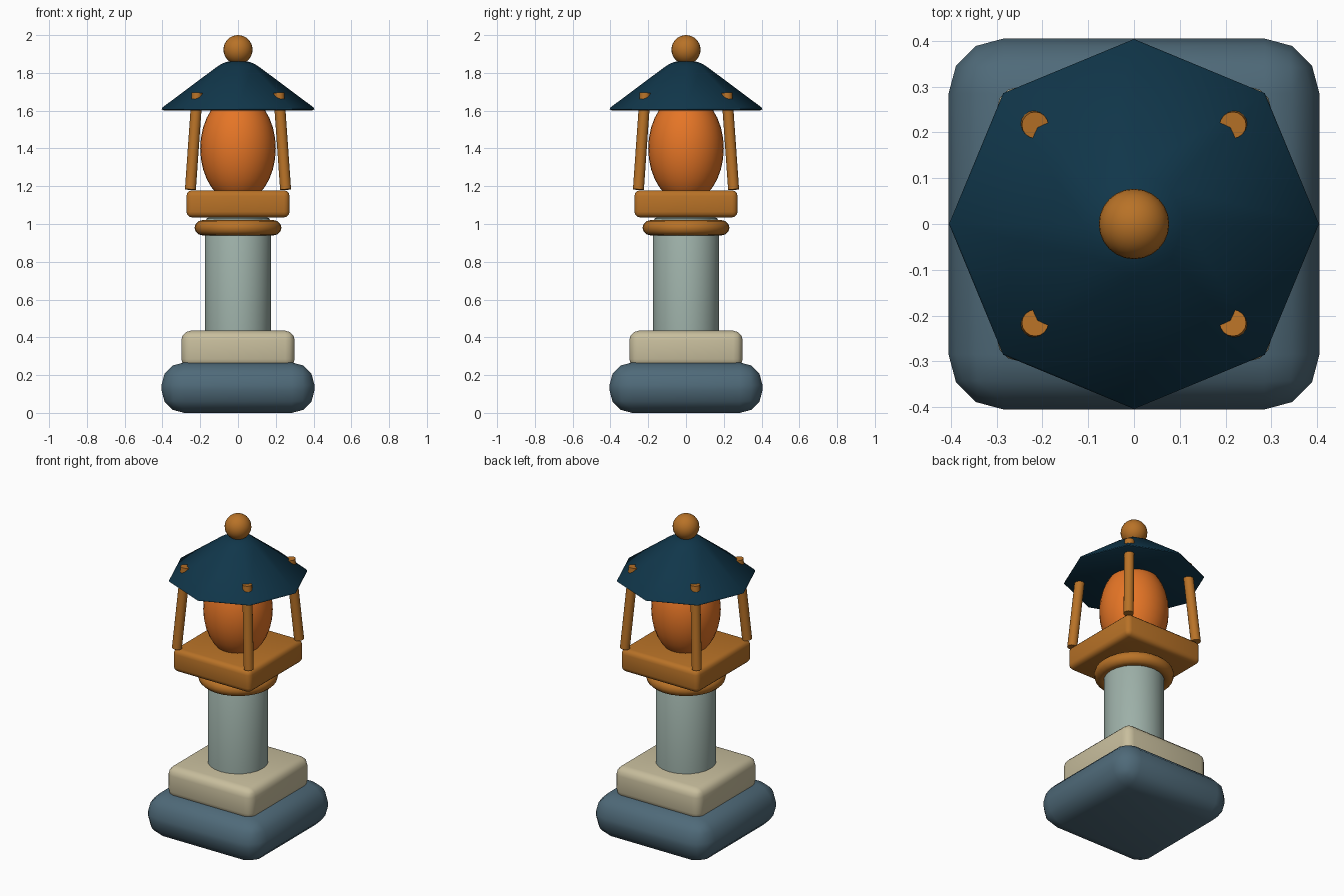
import bpy, bmesh, math
from mathutils import Vector

if "Cube" in bpy.data.objects:
    bpy.data.objects.remove(bpy.data.objects["Cube"])


def mat(name, hexcol):
    m = bpy.data.materials.new(name)
    lin = []
    for i in (0, 2, 4):
        c = int(hexcol[i:i + 2], 16) / 255
        lin.append(c / 12.92 if c <= 0.04045 else ((c + 0.055) / 1.055) ** 2.4)
    m.diffuse_color = (*lin, 1)
    m.use_nodes = True
    m.node_tree.nodes["Principled BSDF"].inputs["Base Color"].default_value = m.diffuse_color
    return m


SLATE = mat("slate blue", "4f6a79")
CREAM = mat("cream stone", "c8be9d")
SAGE = mat("sage grey", "9db0a8")
BRONZE = mat("bronze", "b87227")
GLOW = mat("glowing orange", "e57526")
NAVY = mat("dark teal", "10364a")


def finish(name, material, angle=35):
    ob = bpy.context.object
    ob.name = name
    ob.data.name = name
    ob.data.materials.append(material)
    bpy.ops.object.shade_smooth_by_angle(angle=math.radians(angle))
    return ob


def block(name, half, z0, z1, bevel, segs, material):
    """Square slab with rounded edges."""
    bpy.ops.mesh.primitive_cube_add(size=1, location=(0, 0, (z0 + z1) / 2))
    ob = bpy.context.object
    ob.scale = (half * 2, half * 2, z1 - z0)
    bpy.ops.object.transform_apply(location=False, rotation=False, scale=True)
    bm = bmesh.new()
    bm.from_mesh(ob.data)
    bmesh.ops.bevel(bm, geom=bm.edges[:], offset=bevel, segments=segs,
                    profile=0.5, affect='EDGES')
    bm.to_mesh(ob.data)
    bm.free()
    return finish(name, material)


def lathe(name, profile, sides, material, angle=35):
    """Closed solid of revolution from (radius, z) points, bottom to top."""
    bm = bmesh.new()
    rings = [[bm.verts.new((r * math.cos(2 * math.pi * i / sides),
                            r * math.sin(2 * math.pi * i / sides), z))
              for i in range(sides)] for r, z in profile]
    for a, b in zip(rings, rings[1:]):
        for i in range(sides):
            j = (i + 1) % sides
            bm.faces.new((a[i], a[j], b[j], b[i]))
    bm.faces.new(rings[0][::-1])
    bm.faces.new(rings[-1])
    me = bpy.data.meshes.new(name)
    bm.to_mesh(me)
    bm.free()
    ob = bpy.data.objects.new(name, me)
    bpy.context.collection.objects.link(ob)
    bpy.ops.object.select_all(action='DESELECT')
    ob.select_set(True)
    bpy.context.view_layer.objects.active = ob
    return finish(name, material, angle)


# stepped foot
block("base", 0.405, 0.0, 0.267, 0.12, 3, SLATE)
block("plinth", 0.30, 0.235, 0.435, 0.05, 3, CREAM)

# column with softened top edge
lathe("column", [(0.174, 0.42), (0.174, 1.015), (0.165, 1.03), (0.14, 1.04)],
      24, SAGE)

# collar ring
bpy.ops.mesh.primitive_torus_add(location=(0, 0, 0.98), major_radius=0.19,
                                 minor_radius=0.04, major_segments=32,
                                 minor_segments=12)
finish("collar", BRONZE)

# lamp platform
block("platform", 0.273, 1.035, 1.178, 0.03, 3, BRONZE)

# glowing globe
bpy.ops.mesh.primitive_uv_sphere_add(segments=32, ring_count=16, radius=1,
                                     location=(0, 0, 1.40))
bpy.context.object.scale = (0.2, 0.2, 0.29)
bpy.ops.object.transform_apply(location=False, rotation=False, scale=True)
finish("globe", GLOW)

# four leaning posts that poke through the roof
for sx, side in ((-1, "left"), (1, "right")):
    for sy, end in ((-1, "front"), (1, "back")):
        a = Vector((sx * 0.252, sy * 0.252, 1.182))
        b = Vector((sx * 0.216, sy * 0.216, 1.694))
        bpy.ops.mesh.primitive_cylinder_add(vertices=16, radius=0.029,
                                            depth=(b - a).length,
                                            location=(a + b) / 2)
        bpy.context.object.rotation_euler = \
            (b - a).to_track_quat('Z', 'Y').to_euler()
        finish(f"{end}_{side}_post", BRONZE)

# eight-sided roof with rounded crown
lathe("roof", [(0.395, 1.602), (0.404, 1.607), (0.400, 1.617), (0.112, 1.832),
               (0.090, 1.846), (0.065, 1.857), (0.035, 1.863)], 8, NAVY)

# finial ball
bpy.ops.mesh.primitive_uv_sphere_add(segments=24, ring_count=16, radius=0.077,
                                     location=(0, 0, 1.923))
finish("finial", BRONZE)
